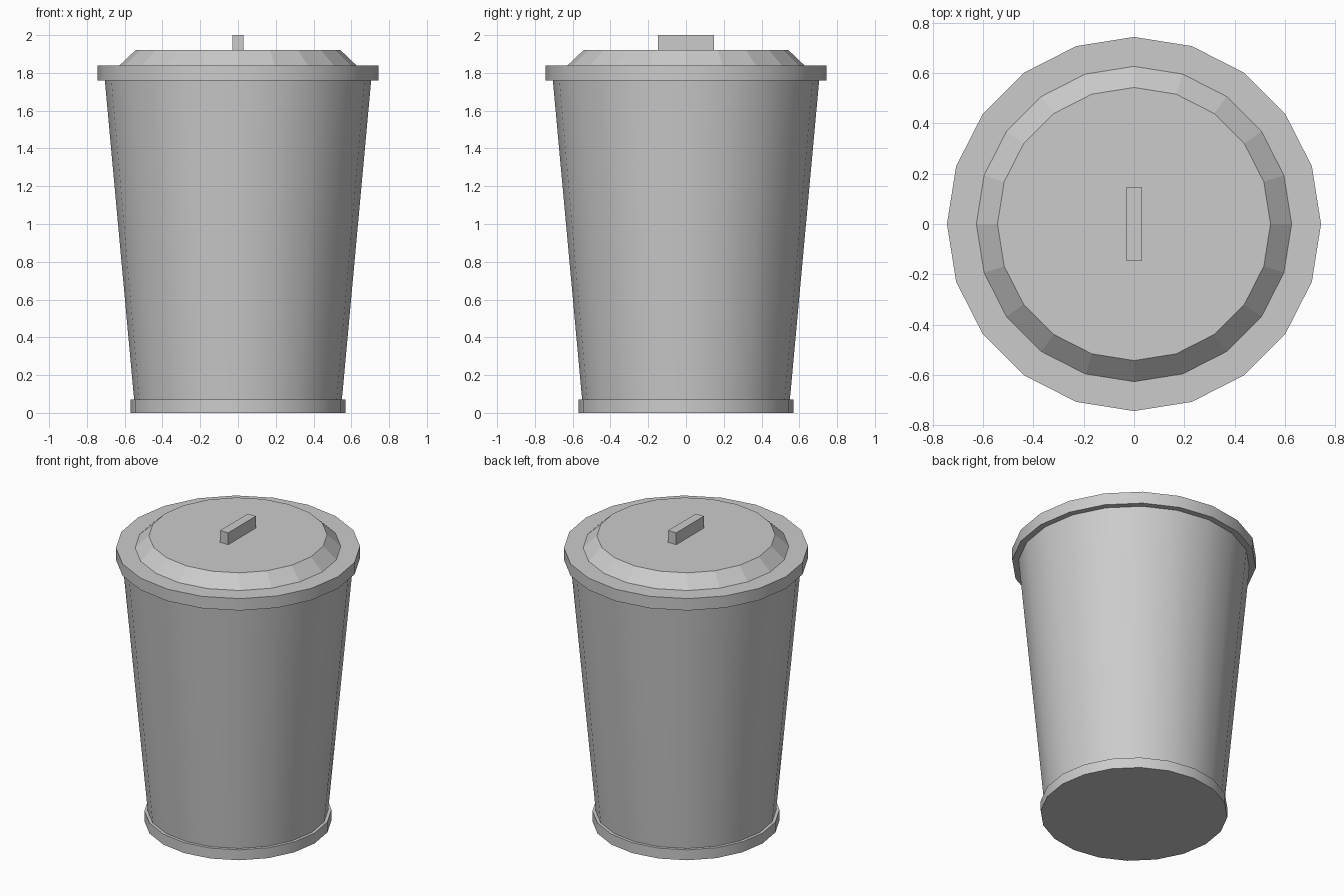
import bpy, math

if "Cube" in bpy.data.objects:
    bpy.data.objects.remove(bpy.data.objects["Cube"])

SIDES = 20


def tapered_ring(name, r_low, r_high, z_low, z_high, smooth=True, capped=True):
    """Straight or tapered 20-sided drum between two heights."""
    bpy.ops.mesh.primitive_cone_add(
        vertices=SIDES, radius1=r_low, radius2=r_high, depth=z_high - z_low,
        end_fill_type='NGON' if capped else 'NOTHING',
        location=(0, 0, (z_low + z_high) / 2))
    obj = bpy.context.object
    obj.name = name
    if smooth:
        bpy.ops.object.shade_smooth_by_angle(angle=math.radians(30))
    return obj


# Foot ring and tapering bin body
tapered_ring("base_ring", 0.57, 0.57, 0.0, 0.07)
tapered_ring("bin_body", 0.55, 0.705, 0.07, 1.76, capped=False)

# Lid: overhanging rim and faceted raised centre
tapered_ring("lid_rim", 0.744, 0.744, 1.76, 1.84)
tapered_ring("lid_top", 0.627, 0.543, 1.84, 1.92, smooth=False)

# Bar handle running front to back
bpy.ops.mesh.primitive_cube_add(size=1, location=(0, 0, 1.96))
handle = bpy.context.object
handle.name = "lid_handle"
handle.scale = (0.06, 0.294, 0.08)
bpy.ops.object.transform_apply(location=False, rotation=False, scale=True)
